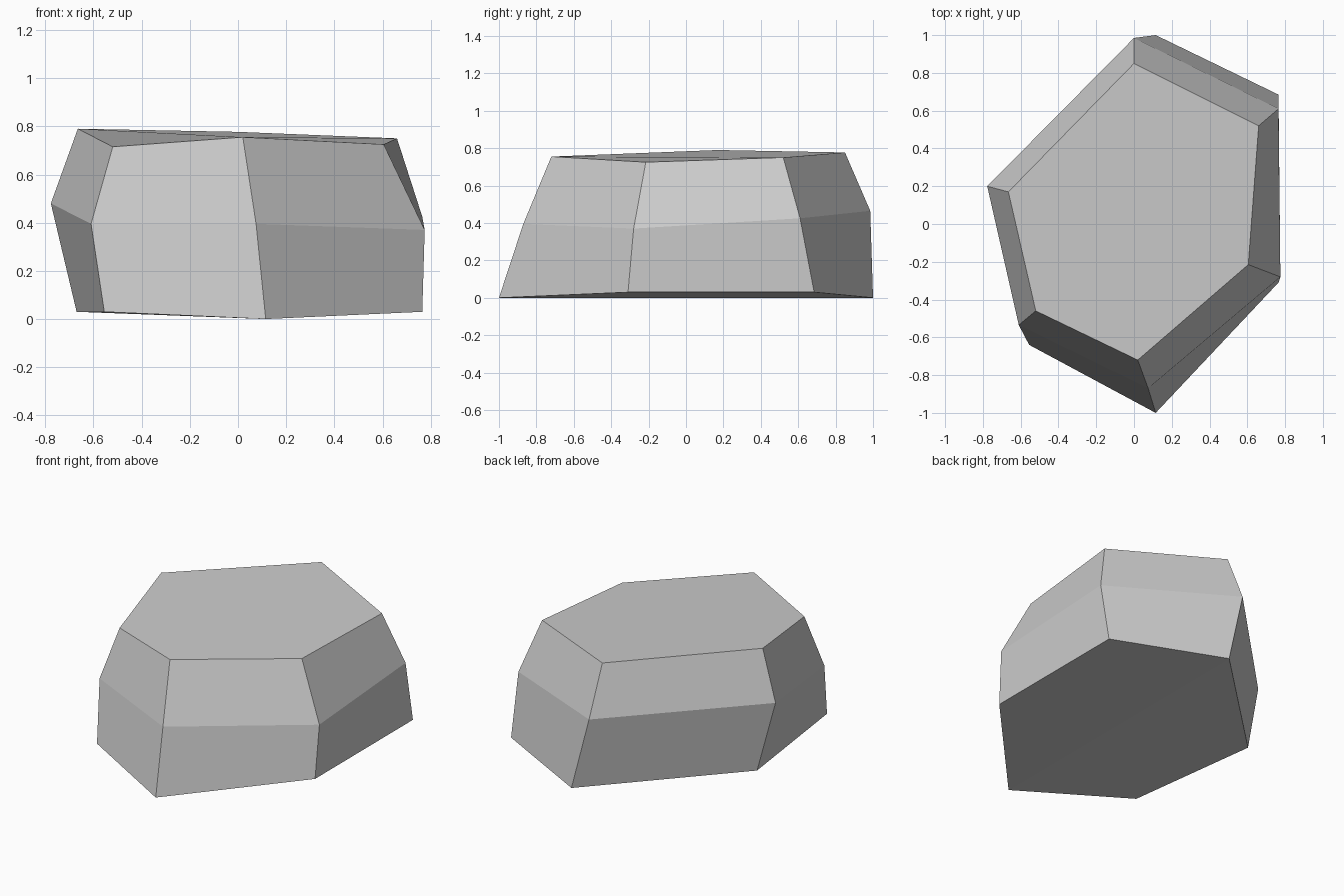
import bpy
import bmesh

# Remove the default cube only
default_cube = bpy.data.objects.get("Cube")
if default_cube:
    bpy.data.objects.remove(default_cube, do_unlink=True)


def make_material(name, colour):
    """Create a plain matte material of one flat colour."""
    material = bpy.data.materials.new(name)
    material.use_nodes = True
    material.diffuse_color = colour
    shader = material.node_tree.nodes["Principled BSDF"]
    shader.inputs["Base Color"].default_value = colour
    shader.inputs["Roughness"].default_value = 0.9
    return material


def bridge_rings(bm, lower, upper):
    """Join two rings of equal length with a band of quads."""
    count = len(lower)
    for i in range(count):
        j = (i + 1) % count
        bm.faces.new((lower[i], lower[j], upper[j], upper[i]))


# Irregular six-sided cross-sections, each starting at the back corner
base_ring = [(0.115, 1, 0), (0.765, 0.685, 0.03), (0.765, -0.31, 0.03),
             (0.115, -1, 0), (-0.555, -0.64, 0.03), (-0.67, 0.235, 0.03)]
shoulder_ring = [(0, 0.985, 0.465), (0.765, 0.61, 0.425), (0.775, -0.28, 0.37),
                 (0.075, -0.87, 0.395), (-0.61, -0.535, 0.395), (-0.777, 0.2, 0.48)]
top_ring = [(0, 0.85, 0.777), (0.66, 0.52, 0.75), (0.605, -0.215, 0.725),
            (0.02, -0.72, 0.755), (-0.52, -0.46, 0.715), (-0.665, 0.17, 0.79)]

bm = bmesh.new()
rings = [[bm.verts.new(point) for point in ring]
         for ring in (base_ring, shoulder_ring, top_ring)]

# Faceted sides
for lower, upper in zip(rings, rings[1:]):
    bridge_rings(bm, lower, upper)

# Flat top, and an underside folded along its front-to-back ridge
bm.faces.new(rings[-1])
base = rings[0]
bm.faces.new(base[:4])
bm.faces.new(base[3:] + base[:1])

bmesh.ops.recalc_face_normals(bm, faces=bm.faces[:])
mesh = bpy.data.meshes.new("rock")
bm.to_mesh(mesh)
bm.free()

# Flat-shaded rock in a single stone grey
mesh.materials.append(make_material("stone grey", (0.6, 0.6, 0.6, 1)))
rock = bpy.data.objects.new("rock", mesh)
bpy.context.scene.collection.objects.link(rock)
